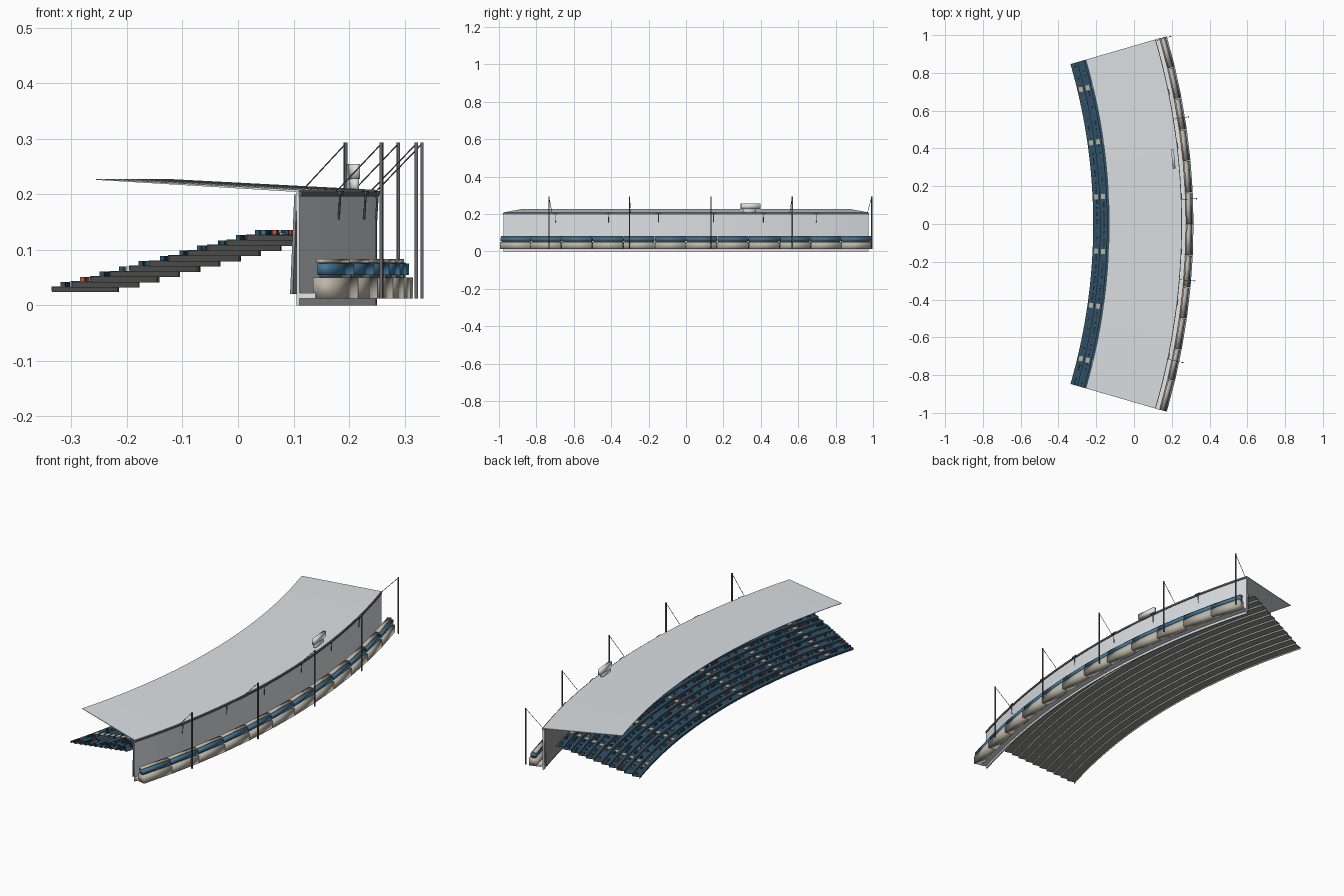
import bpy, bmesh, math, random
from mathutils import Vector, Matrix

random.seed(4)
cube = bpy.data.objects.get("Cube")
if cube:
    bpy.data.objects.remove(cube)

CENTRE = -3.25          # x of the arc centre
HALF = 16.2             # half sweep in degrees


def material(name, rgb):
    m = bpy.data.materials.new(name)
    m.use_nodes = True
    m.diffuse_color = (*rgb, 1)
    m.node_tree.nodes["Principled BSDF"].inputs["Base Color"].default_value = (*rgb, 1)
    return m


PANEL = material("pale grey panel", (.72, .75, .77))
CONCRETE = material("grey concrete", (.3, .3, .29))
SEAT = material("navy seat", (.03, .08, .13))
BLUE = material("blue band", (.05, .18, .31))
BEIGE = material("warm beige", (.5, .46, .39))
STEEL = material("dark steel", (.13, .13, .145))
RED = material("red", (.58, .08, .04))
WHITE = material("off white", (.8, .8, .78))


def polar(r, deg, z):
    a = math.radians(deg)
    return Vector((CENTRE + r * math.cos(a), r * math.sin(a), z))


def finish(bm, name, mats, smooth=None):
    bmesh.ops.recalc_face_normals(bm, faces=bm.faces)
    me = bpy.data.meshes.new(name)
    bm.to_mesh(me)
    bm.free()
    for m in mats:
        me.materials.append(m)
    ob = bpy.data.objects.new(name, me)
    bpy.context.collection.objects.link(ob)
    if smooth:
        bpy.ops.object.select_all(action='DESELECT')
        ob.select_set(True)
        bpy.context.view_layer.objects.active = ob
        bpy.ops.object.shade_smooth_by_angle(angle=math.radians(smooth))
    return ob


def sweep(bm, profile, a0=-HALF, a1=HALF, n=36):
    """Sweep a closed (radius, z) outline along the arc and cap its ends."""
    rings = [[bm.verts.new(polar(r, a0 + (a1 - a0) * i / n, z)) for r, z in profile]
             for i in range(n + 1)]
    k = len(profile)
    for p, q in zip(rings, rings[1:]):
        for j in range(k):
            bm.faces.new((p[j], p[(j + 1) % k], q[(j + 1) % k], q[j]))
    bm.faces.new(rings[0])
    bm.faces.new(rings[-1])


def rect(r0, r1, z0, z1):
    return [(r0, z0), (r1, z0), (r1, z1), (r0, z1)]


def step(r, z, tread, rise, t):
    """Outline of one thin riser and tread, with its nose at (r, z)."""
    return [(r, z - rise), (r + t, z - rise), (r + t, z - t),
            (r + tread, z - t), (r + tread, z), (r, z)]


def arc(name, profile, mat):
    bm = bmesh.new()
    sweep(bm, profile)
    return finish(bm, name, [mat], 30)


def box(bm, r, deg, z, size, index=0):
    """Box standing on z, turned to face the arc centre."""
    p = polar(r, deg, z + size[2] / 2)
    m = Matrix.Translation(p) @ Matrix.Rotation(math.radians(deg), 4, 'Z') @ Matrix.Diagonal((*size, 1))
    for v in bmesh.ops.create_cube(bm, size=1, matrix=m)["verts"]:
        for f in v.link_faces:
            f.material_index = index


def rod(bm, a, b, radius, sides=6):
    d = b - a
    m = Matrix.Translation((a + b) / 2) @ d.to_track_quat('Z', 'Y').to_matrix().to_4x4()
    bmesh.ops.create_cone(bm, cap_ends=True, segments=sides, radius1=radius, radius2=radius,
                          depth=d.length, matrix=m)


# Thin stepped terrace, navy seat covering, aisle steps and the crowd
ROWS, TREAD, RISE, FIRST = 11, .0365, .0094, 3.035
AISLES = [-13.5 + 5.4 * i for i in range(6)]
terrace, seats, aisles, crowd = (bmesh.new() for _ in range(4))
for row in range(ROWS):
    r, top = FIRST + TREAD * row, .033 + RISE * row
    sweep(terrace, step(r, top, TREAD + .001, RISE, .001))
    sweep(seats, step(r - .001, top + .001, TREAD, RISE - .001, .001))
    for a in AISLES:
        box(aisles, r + .018, a, top, (.02, .026, .004))
    pitch = math.degrees(.013 / r)
    for i in range(int(2 * HALF / pitch)):
        a = -HALF + pitch * (i + .5)
        if min(abs(a - s) for s in AISLES) < .35 or random.random() > .5:
            continue
        kind = random.choices(range(4), (5, 1.5, 2, .8))[0]
        box(crowd, r + .02, a, top + .001, (.008, .008, .008), kind)
finish(terrace, "terrace_steps", [CONCRETE])
finish(seats, "seat_covering", [SEAT])
finish(aisles, "aisle_steps", [BEIGE])
finish(crowd, "spectators", [SEAT, BLUE, RED, WHITE])

# Roof, rear wall, leaning inner wall, gutter and walkway
arc("roof", [(3.118, .226), (3.5, .204), (3.5, .208), (3.118, .228)], PANEL)
arc("rear_wall", rect(3.494, 3.5, 0, .204), PANEL)
arc("inner_wall", [(3.482, .02), (3.487, .02), (3.495, .2), (3.49, .2)], CONCRETE)
arc("roof_gutter", rect(3.495, 3.504, .196, .205), STEEL)
arc("walkway", rect(3.5, 3.53, .012, .022), WHITE)

# Booth ring made of twelve softly shaded blocks in three tiers
COUNT = 12
for name, r0, r1, z0, z1, mat in (
        ("booth_base", 3.525, 3.565, .012, .05, BEIGE),
        ("booth_core", 3.536, 3.552, .045, .077, STEEL),
        ("booth_canopy", 3.533, 3.558, .055, .075, BLUE),
        ("booth_top_trim", 3.53, 3.549, .076, .083, BEIGE)):
    bm = bmesh.new()
    width = 2 * HALF / COUNT
    gap = .08 if mat is STEEL else .02
    for i in range(COUNT):
        a = -HALF + width * i
        sweep(bm, rect(r0, r1, z0, z1), a + gap, a + width - gap, 1)
    finish(bm, name, [mat], 120)

# Masts with stay cables to the roof edge
masts, cables = bmesh.new(), bmesh.new()
for i in range(5):
    a = -11.8 + 6.97 * i
    box(masts, 3.584, a, .012, (.006, .006, .281))
    rod(cables, polar(3.584, a, .291), polar(3.503, a, .207), .0012)
finish(masts, "masts", [STEEL])
finish(cables, "stay_cables", [STEEL])

# Wall brackets below the gutter
bm = bmesh.new()
for a in (-11.5, -6.8, -2.4, 2.4, 6.8, 11.5):
    rod(bm, polar(3.502, a, .155), polar(3.505, a, .205), .002)
    box(bm, 3.503, a, .2, (.01, .03, .006))
finish(bm, "wall_brackets", [STEEL])

# Roof sign box on its pedestal
bm = bmesh.new()
box(bm, 3.475, 5.7, .228, (.014, .105, .027))
box(bm, 3.475, 5.6, .205, (.012, .07, .023))
finish(bm, "roof_sign_box", [PANEL], 120)
